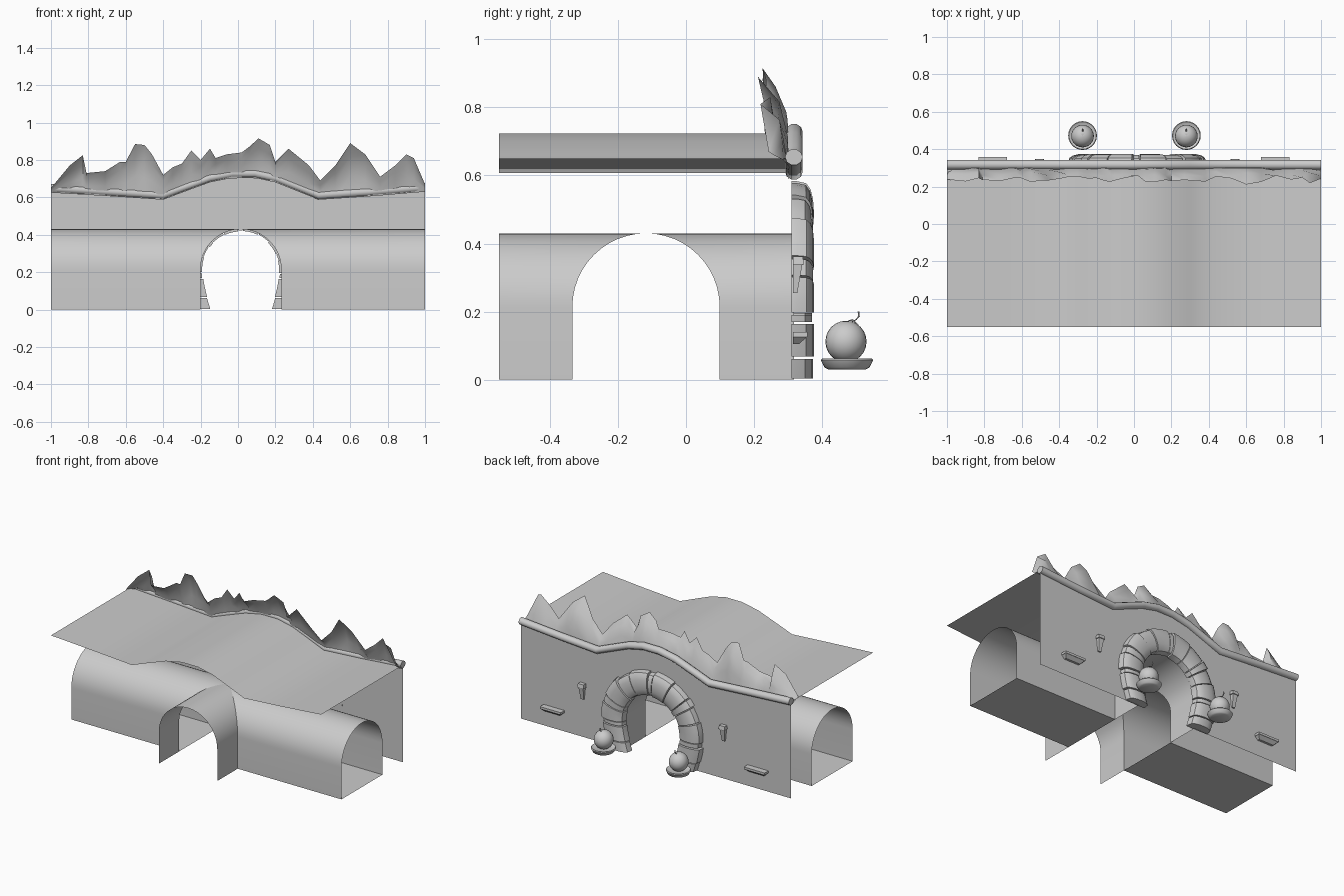
import bpy, bmesh, math, random
from mathutils import Vector

if "Cube" in bpy.data.objects:
    bpy.data.objects.remove(bpy.data.objects["Cube"])

random.seed(4)
CX, CY, R = 0.015, -0.1175, 0.2165      # tunnel crossing centre and radius
WALL_Y, FRONT = 0.317, -0.55
TOP = [(-1, .645), (-.7, .627), (-.4, .607), (-.3, .645), (-.15, .7), (-.03, .724), (.09, .724),
       (.2, .7), (.3, .66), (.43, .607), (.7, .625), (1, .65)]


def top_z(x):
    for (a, za), (b, zb) in zip(TOP, TOP[1:]):
        if x <= b:
            return za + (zb - za) * (x - a) / (b - a)
    return TOP[-1][1]


def make(name, verts, faces, smooth=40, recalc=False):
    me = bpy.data.meshes.new(name)
    me.from_pydata([tuple(v) for v in verts], [], faces)
    bm = bmesh.new()
    bm.from_mesh(me)
    bmesh.ops.remove_doubles(bm, verts=bm.verts, dist=1e-5)
    if recalc:
        bmesh.ops.recalc_face_normals(bm, faces=bm.faces)
    bmesh.ops.triangulate(bm, faces=[f for f in bm.faces if len(f.verts) > 12])
    bm.to_mesh(me)
    bm.free()
    ob = bpy.data.objects.new(name, me)
    bpy.context.collection.objects.link(ob)
    bpy.ops.object.select_all(action='DESELECT')
    ob.select_set(True)
    bpy.context.view_layer.objects.active = ob
    if smooth:
        bpy.ops.object.shade_smooth_by_angle(angle=math.radians(smooth))
    return ob


def grid(rows, closed=False, caps=False):
    """Skin a list of equally long point rows."""
    n = len(rows[0])
    verts = [p for r in rows for p in r]
    faces = [(i * n + j, i * n + (j + 1) % n, (i + 1) * n + (j + 1) % n, (i + 1) * n + j)
             for i in range(len(rows) - 1) for j in range(n if closed else n - 1)]
    if caps:
        faces += [tuple(range(n))[::-1], tuple(range(len(verts) - n, len(verts)))]
    return verts, faces


def lathe(name, prof, loc, n=20):
    rows = [[(loc[0] + r * math.cos(t), loc[1] + r * math.sin(t), loc[2] + z)
             for t in (2 * math.pi * k / n for k in range(n))] for r, z in prof]
    return make(name, *grid(rows, True, True), recalc=True)


# vault cross-section: straight legs and half-round crown, as (offset, height)
VAULT = [(R, 0)] + [(R * math.cos(math.pi * k / 24), .2135 + R * math.sin(math.pi * k / 24))
                    for k in range(25)] + [(-R, 0)]

# road tunnel (along y) and cross tunnel (along x), meeting on groin diagonals
for name, end, s in (("road_tunnel_front", FRONT, -1), ("road_tunnel_back", WALL_Y, 1)):
    make(name, *grid([[(CX + v, end, z) for v, z in VAULT],
                      [(CX + v, CY + s * abs(v), z) for v, z in VAULT]]))
for side, s in (("left", -1), ("right", 1)):
    make("cross_tunnel_" + side, *grid([[(s, CY + v, z) for v, z in VAULT],
                                        [(CX + s * abs(v), CY + v, z) for v, z in VAULT]]))
    x = CX + s * R
    make("cross_tunnel_floor_" + side,
         [(x, CY - R, 0), (s, CY - R, 0), (s, CY + R, 0), (x, CY + R, 0)], [(0, 1, 2, 3)], 0)

# portal wall with arched opening
outline = [(-1, 0)] + [(CX + v, z) for v, z in VAULT[::-1]] + [(1, 0)] + TOP[::-1]
make("portal_wall", [(x, WALL_Y, z) for x, z in outline], [tuple(range(len(outline)))[::-1]], 0)

# ground sheet over the tunnels
make("hill_ground", *grid([[(x, y, z) for x, z in TOP] for y in (FRONT, WALL_Y)]))

# rounded coping along the wall top
make("wall_coping", *grid([[(x, WALL_Y + .026 * math.cos(t), z + .004 + .024 * math.sin(t))
                            for t in (math.pi * k / 5 for k in range(10))] for x, z in TOP],
                          True, True), 50, True)

# jagged rock ridge leaning forward from the coping
CREST = [(-1, .65), (-.9, .77), (-.83, .825), (-.81, .73), (-.71, .74), (-.63, .79), (-.6, .79),
         (-.55, .885), (-.5, .88), (-.46, .83), (-.4, .72), (-.35, .76), (-.3, .78), (-.25, .85),
         (-.2, .8), (-.15, .86), (-.12, .81), (-.06, .83), (.02, .84), (.06, .87), (.11, .915),
         (.17, .88), (.2, .79), (.27, .86), (.38, .77), (.44, .69), (.52, .77), (.6, .89),
         (.68, .83), (.76, .71), (.84, .77), (.9, .83), (.94, .81), (1, .67)]
rows = []
for i, (x, z) in enumerate(CREST):
    b = top_z(x) - .02
    h = z - b
    yc = .25 - .15 * max(0, h - .1) + random.uniform(-.02, .015)
    rows.append([(x, .303, b), (x, .292 + random.uniform(-.012, .008), b + h * .4),
                 (x, .27 + random.uniform(-.015, .01), b + h * .75), (x, yc, z)])
make("rock_ridge", *grid(rows), 60)

# horseshoe ring of rounded stones round the opening
HALF, LEG = math.pi / 2 * .29, .2135


def ring_point(s, r, y):
    """s: signed length from the crown, r: radius, y: depth."""
    sg = 1 if s >= 0 else -1
    if abs(s) <= HALF:
        a = s / .29
        return (CX + r * math.sin(a), y, LEG + r * math.cos(a))
    d = min(abs(s) - HALF, LEG)
    return (CX + sg * (r - .045 * (d / LEG) ** 1.6), y, LEG - d)


lengths = [.07, .11, .035, .12, .09, .05, .11, .12, .035, .13, .1, .12, .05, .1, .03, .11, .07]
total = 2 * (HALF + LEG)
scale = total / sum(lengths)
pos = -total / 2
for i, L in enumerate(lengths):
    L *= scale
    g = (-.008, .006)[i % 2] if i % 3 else 0
    r0, r1, d = .207 - g * .4, .365 + g, .056 + g * .4
    mid, w = (r0 + r1) / 2, (r1 - r0) / 2
    section = [(r1, .310)] + [(mid + w * math.cos(math.pi * k / 8),
                               .325 + (d - .008) * math.sin(math.pi * k / 8) ** .6)
                              for k in range(9)] + [(r0, .310)]
    steps = max(2, int(L / .03))
    rows = []
    for k in range(steps + 1):
        s = pos + .003 + (L - .006) * k / steps
        rows.append([ring_point(s, r, y) for r, y in section])
    make(f"arch_stone_{i + 1}", *grid(rows, True, True), 40, True)
    pos += L


def tapered_block(name, x, z0, z1, w0, w1, d0, d1):
    """Block on the wall, bottom and top given as half width and depth."""
    rows = [[(x - w, WALL_Y - .002, z), (x + w, WALL_Y - .002, z), (x + w, WALL_Y + d, z),
             (x - w, WALL_Y + d, z)] for z, w, d in ((z0, w0, d0), (z1, w1, d1))]
    make(name, *grid(rows, True, True), 0, True)


for side, xl, xb, xp in (("left", -.505, -.755, -.275), ("right", .54, .755, .28)):
    # wall lamps
    tapered_block("lamp_stem_" + side, xl, .255, .34, .01, .018, .01, .025)
    tapered_block("lamp_cap_" + side, xl, .338, .362, .024, .02, .03, .026)
    # sloping ledges
    tapered_block("ledge_" + side, xb, .105, .125, .055, .075, .015, .038)
    tapered_block("ledge_top_" + side, xb, .125, .14, .077, .077, .04, .04)
    # shallow bowls with a round fruit, stem and leaf
    y = .473
    lathe("bowl_" + side, [(.055, .03), (.066, .036), (.077, .058), (.073, .063), (.055, .055)],
          (xp, y, 0), 24)
    lathe("fruit_" + side, [(.06 * math.sin(math.pi * k / 12) + .0005,
                             .112 - .061 * math.cos(math.pi * k / 12)) for k in range(13)],
          (xp, y - .003, 0), 24)
    path = [(.01, .168), (.026, .176), (.035, .186), (.034, .2)]
    make("fruit_stem_" + side, *grid([[(xp + .004 * math.cos(t), y + dy + .003 * math.sin(t), z)
                                       for t in (math.pi * k / 3 for k in range(6))]
                                      for dy, z in path], True, True), 50, True)
    make("fruit_leaf_" + side, [(xp, y, .174), (xp - .018, y + .016, .172), (xp, y + .038, .158),
                                (xp + .018, y + .016, .172), (xp, y + .018, .178)],
         [(0, 1, 4), (1, 2, 4), (2, 3, 4), (3, 0, 4)], 60)
